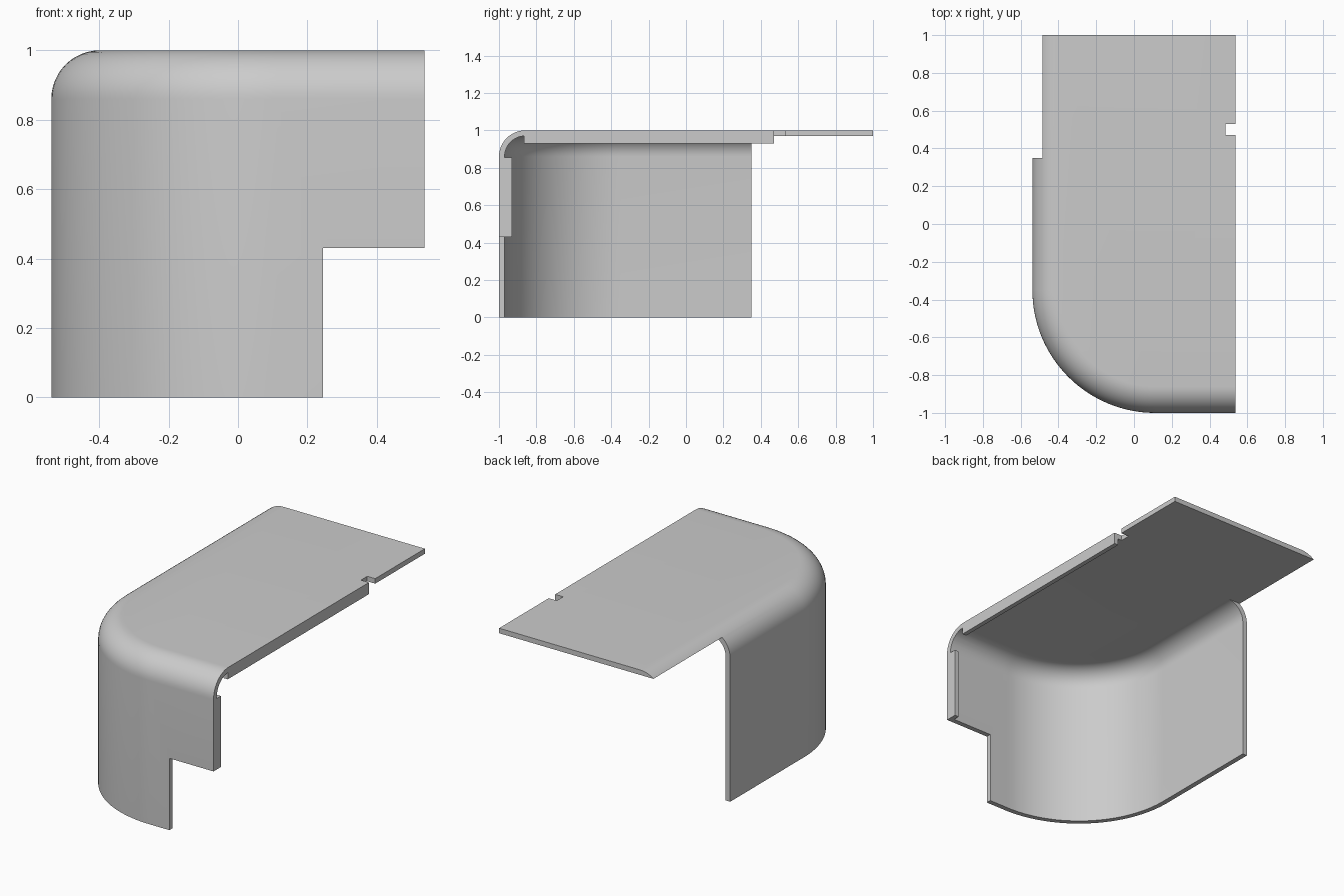
import bpy, bmesh, math

cube = bpy.data.objects.get("Cube")
if cube:
    bpy.data.objects.remove(cube, do_unlink=True)

grey = bpy.data.materials.new("plain grey")
grey.use_nodes = True
colour = (0.6, 0.6, 0.6, 1)
grey.diffuse_color = colour
grey.node_tree.nodes["Principled BSDF"].inputs["Base Color"].default_value = colour

LEFT, RIGHT, FRONT, BACK = -0.538, 0.538, -1.0, 1.0
CORNER, FILLET, WALL = 0.65, 0.14, 0.03
ARC_STEPS, FILLET_STEPS = 32, 12


def finish(name, bm):
    bmesh.ops.recalc_face_normals(bm, faces=bm.faces)
    mesh = bpy.data.meshes.new(name)
    bm.to_mesh(mesh)
    bm.free()
    mesh.materials.append(grey)
    obj = bpy.data.objects.new(name, mesh)
    bpy.context.collection.objects.link(obj)
    return obj


def rounded_body(name, inset, overshoot):
    """Solid with a rounded vertical corner and a filleted top edge."""
    cx, cy = LEFT + CORNER, FRONT + CORNER
    profile = [(inset, -overshoot)]
    for i in range(FILLET_STEPS + 1):
        a = math.pi / 2 * i / FILLET_STEPS
        r = FILLET - inset
        profile.append((FILLET - r * math.cos(a), 1 - FILLET + r * math.sin(a)))
    bm = bmesh.new()
    rings = []
    for d, z in profile:
        r = CORNER - d
        ring = [(RIGHT + overshoot, BACK + overshoot), (RIGHT + overshoot, FRONT + d)]
        for i in range(ARC_STEPS + 1):
            a = math.pi / 2 * i / ARC_STEPS
            ring.append((cx - r * math.sin(a), cy - r * math.cos(a)))
        ring.append((LEFT + d, BACK + overshoot))
        rings.append([bm.verts.new((x, y, z)) for x, y in ring])
    for low, high in zip(rings, rings[1:]):
        for i in range(len(low)):
            j = (i + 1) % len(low)
            bm.faces.new((low[i], low[j], high[j], high[i]))
    bm.faces.new(rings[0])
    bm.faces.new(rings[-1])
    return finish(name, bm)


def box(name, x, y, z):
    bm = bmesh.new()
    bmesh.ops.create_cube(bm, size=1)
    for v in bm.verts:
        v.co = [lo + (c + 0.5) * (hi - lo) for c, (lo, hi) in zip(v.co, (x, y, z))]
    return finish(name, bm)


cover = rounded_body("corner_cover", 0, 0)

# Hollow, open back, front step and side notch
cutters = [
    rounded_body("hollow_cutter", WALL, 0.1),
    box("back_cutter", (-1, 1), (0.35, 1.2), (-0.2, 1 - WALL)),
    box("step_cutter", (0.245, 1), (-1.2, -0.5), (-0.2, 0.43)),
    box("notch_cutter", (0.485, 1), (0.47, 0.53), (0.5, 1.2)),
]
for cutter in cutters:
    mod = cover.modifiers.new(cutter.name, "BOOLEAN")
    mod.operation = "DIFFERENCE"
    mod.solver = "EXACT"
    mod.object = cutter

# Bake the cuts and drop the cutters
bpy.context.view_layer.update()
cut_mesh = bpy.data.meshes.new_from_object(
    cover.evaluated_get(bpy.context.evaluated_depsgraph_get()))
cover.modifiers.clear()
cover.data = cut_mesh
for cutter in cutters:
    bpy.data.objects.remove(cutter, do_unlink=True)

# Stiffening lips along the open right edge
LIP = (RIGHT - 0.027, RIGHT)
box("front_lip", LIP, (FRONT + WALL, -0.93), (0.43, 0.855))
box("roof_lip", LIP, (-0.865, 0.47), (0.93, 1 - WALL))

bpy.ops.object.select_all(action="DESELECT")
cover.select_set(True)
bpy.context.view_layer.objects.active = cover
bpy.ops.object.shade_smooth_by_angle(angle=math.radians(30))
